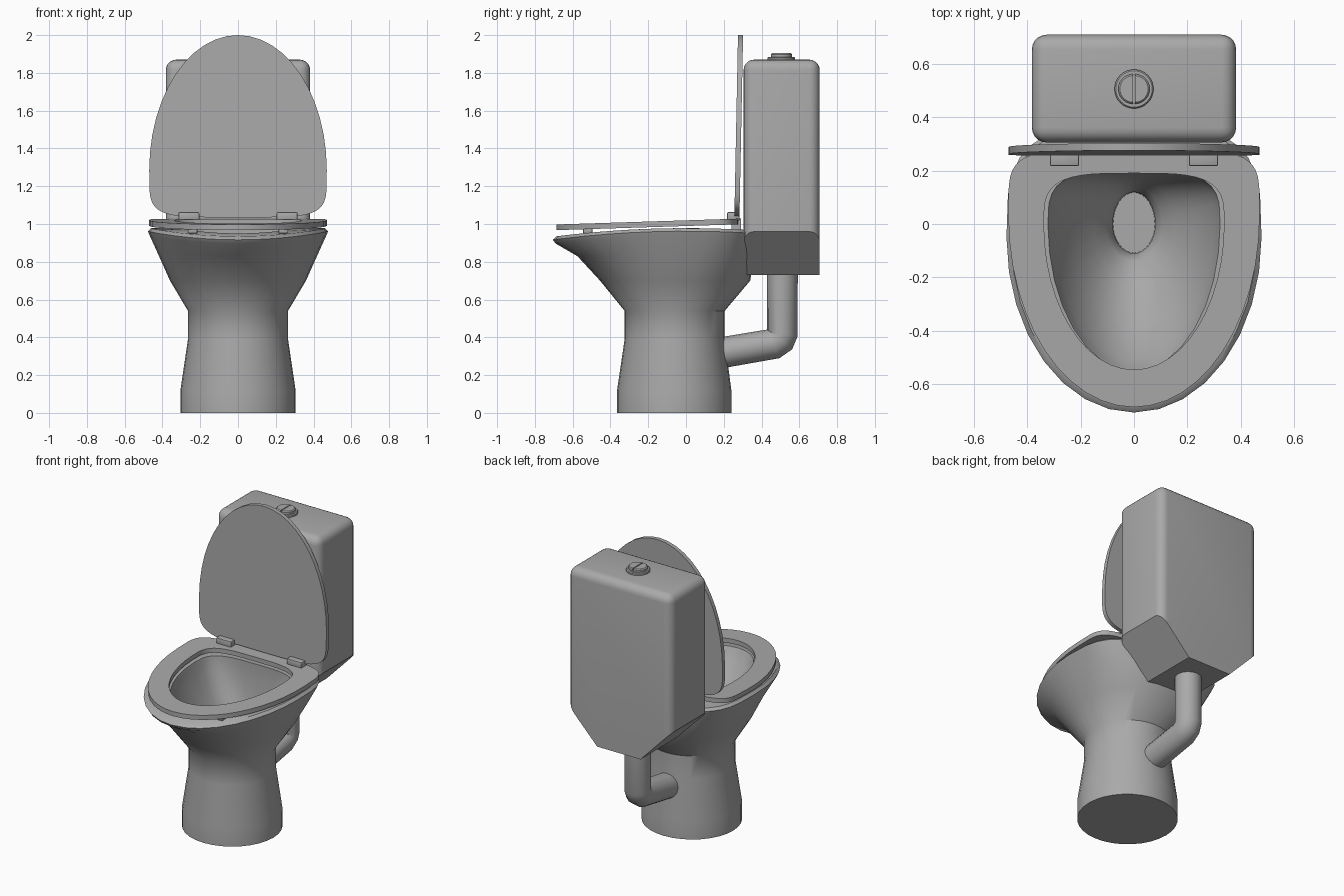
import bpy, bmesh, math
from mathutils import Vector

if "Cube" in bpy.data.objects:
    bpy.data.objects.remove(bpy.data.objects["Cube"])

ceramic = bpy.data.materials.new("ceramic_grey")
ceramic.diffuse_color = (0.4, 0.4, 0.4, 1)
ceramic.use_nodes = True
ceramic.node_tree.nodes["Principled BSDF"].inputs["Base Color"].default_value = ceramic.diffuse_color


def finish(obj, angle=35):
    """Assign the material and smooth everything but sharp edges."""
    obj.data.materials.clear()
    obj.data.materials.append(ceramic)
    bpy.ops.object.select_all(action='DESELECT')
    obj.select_set(True)
    bpy.context.view_layer.objects.active = obj
    bpy.ops.object.shade_smooth_by_angle(angle=math.radians(angle))
    return obj


def from_bmesh(name, bm, angle=35):
    bmesh.ops.recalc_face_normals(bm, faces=bm.faces)
    mesh = bpy.data.meshes.new(name)
    bm.to_mesh(mesh)
    bm.free()
    obj = bpy.data.objects.new(name, mesh)
    bpy.context.collection.objects.link(obj)
    return finish(obj, angle)


def loft(name, loops, closed=False, angle=35):
    """Skin equal-length loops; cap the ends, or join last to first."""
    bm = bmesh.new()
    rings = [[bm.verts.new(p) for p in loop] for loop in loops]
    pairs = list(zip(rings, rings[1:]))
    if closed:
        pairs.append((rings[-1], rings[0]))
    else:
        bm.faces.new(rings[0])
        bm.faces.new(rings[-1])
    n = len(rings[0])
    for a, b in pairs:
        for i in range(n):
            j = (i + 1) % n
            bm.faces.new((a[i], a[j], b[j], b[i]))
    return from_bmesh(name, bm, angle)


def egg(hw, front, back, yc, p_front=2.0, p_back=2.0, n=32):
    """Egg outline: two half superellipses meeting at yc."""
    pts = []
    for i in range(n):
        t = 2 * math.pi * i / n
        c, s = math.cos(t), math.sin(t)
        p = p_back if s > 0 else p_front
        reach = back - yc if s > 0 else yc - front
        x = hw * math.copysign(abs(c) ** (2 / p), c)
        y = yc + reach * math.copysign(abs(s) ** (2 / p), s)
        pts.append((x, y))
    return pts


def box(name, center, size, bevel=0.0):
    bm = bmesh.new()
    bmesh.ops.create_cube(bm, size=1)
    for v in bm.verts:
        v.co = Vector(center) + Vector(v.co[i] * size[i] for i in range(3))
    if bevel:
        bmesh.ops.bevel(bm, geom=bm.edges[:], offset=bevel, segments=2,
                        profile=0.5, affect='EDGES')
    return from_bmesh(name, bm)


# Pedestal and bowl: z, half width, front, back, centre, back power, rim sag
rings = [
    (0.00, .305, -.365, .24, -.06, 2, 0),
    (0.12, .305, -.365, .24, -.06, 2, 0),
    (0.39, .265, -.325, .205, -.06, 2, 0),
    (0.54, .265, -.325, .205, -.06, 2, 0),
    (0.70, .36, -.455, .34, -.06, 2.3, 0),
    (0.845, .425, -.575, .365, -.05, 2.9, .5),
    (0.94, .468, -.69, .365, -.05, 3.4, 1),
    (0.962, .477, -.705, .37, -.05, 3.4, 1),
    (0.978, .46, -.685, .36, -.05, 3.4, 1),
    (0.978, .322, -.55, .20, 0, 3.4, 1),
    (0.96, .316, -.54, .20, 0, 3.4, 1),
    (0.88, .30, -.51, .20, 0, 3.2, .5),
    (0.74, .225, -.38, .185, 0, 2.6, 0),
    (0.62, .15, -.23, .165, 0, 2.2, 0),
    (0.56, .105, -.14, .14, 0, 2, 0),
    (0.50, .08, -.11, .12, 0, 2, 0),
    (0.42, .078, -.108, .118, 0, 2, 0),
]
loft("bowl", [[(x, y, z - sag * .045 * (y / .7) ** 2)
               for x, y in egg(hw, f, b, yc, 2, p)]
              for z, hw, f, b, yc, p, sag in rings], angle=40)

# Seat ring, tilted slightly towards the front
outer = egg(.47, -.685, .28, .03, 2, 5, 48)
hole = egg(.337, -.545, .19, 0, 2, 3.6, 48)


def seat_loop(pts, dz):
    return [(x, y, 1.013 + (y - .27) * .032 + dz) for x, y in pts]


loft("seat", [seat_loop(outer, -.015), seat_loop(outer, .015),
              seat_loop(hole, .015), seat_loop(hole, -.015)], closed=True)

# Raised lid, leaning back a little


def lid_loop(offset):
    return [(x, .256 + offset + (.28 - y) * .02, 1.035 + (.28 - y))
            for x, y in outer]


loft("lid", [lid_loop(0), lid_loop(.027)])

# Hinges and seat bumpers on both sides
for side, label in ((-1, "left"), (1, "right")):
    box("hinge_" + label, (side * .26, .25, 1.04), (.11, .065, .045), .006)
    box("hinge_post_" + label, (side * .26, .265, .985), (.05, .05, .09))
    box("bumper_" + label, (side * .24, -.52, .965), (.05, .05, .03), .005)

# Tank: front profile with chamfered bottom, bevelled above the chamfer
profile = [(-.16, .73), (.16, .73), (.382, .96), (.382, 1.87),
           (-.382, 1.87), (-.382, .96)]
bm = bmesh.new()
face = bm.faces.new([bm.verts.new((x, .305, z)) for x, z in profile])
ext = bmesh.ops.extrude_face_region(bm, geom=[face])
for v in ext["geom"]:
    if isinstance(v, bmesh.types.BMVert):
        v.co.y = .708
bmesh.ops.recalc_face_normals(bm, faces=bm.faces)
upper = [e for e in bm.edges if sum(v.co.z for v in e.verts) / 2 > 1]
bmesh.ops.bevel(bm, geom=upper, offset=.055, segments=5, profile=.5,
                affect='EDGES')
from_bmesh("tank", bm, 30)


# Flush button: base disc and two half buttons
def disc(r, z, n=32):
    return [(r * math.cos(2 * math.pi * i / n),
             .505 + r * math.sin(2 * math.pi * i / n), z) for i in range(n)]


loft("button_base", [disc(.073, 1.86), disc(.073, 1.88), disc(.068, 1.885)])


def half_disc(side, r, z, n=14):
    return [(side * (.003 + r * math.cos(a)), .505 + r * math.sin(a), z)
            for a in (math.pi * (i / n - .5) for i in range(n + 1))]


for side, label in ((-1, "left"), (1, "right")):
    loft("button_" + label, [half_disc(side, .056, 1.875),
                             half_disc(side, .056, 1.898),
                             half_disc(side, .05, 1.904)])

# Bent water pipe from the tank to the pedestal
curve = bpy.data.curves.new("pipe", 'CURVE')
curve.dimensions = '3D'
curve.bevel_depth = .082
curve.bevel_resolution = 6
path = [(.51, .80), (.51, .42), (.498, .388), (.465, .366), (.15, .312)]
spline = curve.splines.new('POLY')
spline.points.add(len(path) - 1)
for point, (y, z) in zip(spline.points, path):
    point.co = (0, y, z, 1)
pipe = bpy.data.objects.new("pipe", curve)
bpy.context.collection.objects.link(pipe)
bpy.ops.object.select_all(action='DESELECT')
pipe.select_set(True)
bpy.context.view_layer.objects.active = pipe
bpy.ops.object.convert(target='MESH')
finish(bpy.context.view_layer.objects.active, 40)
